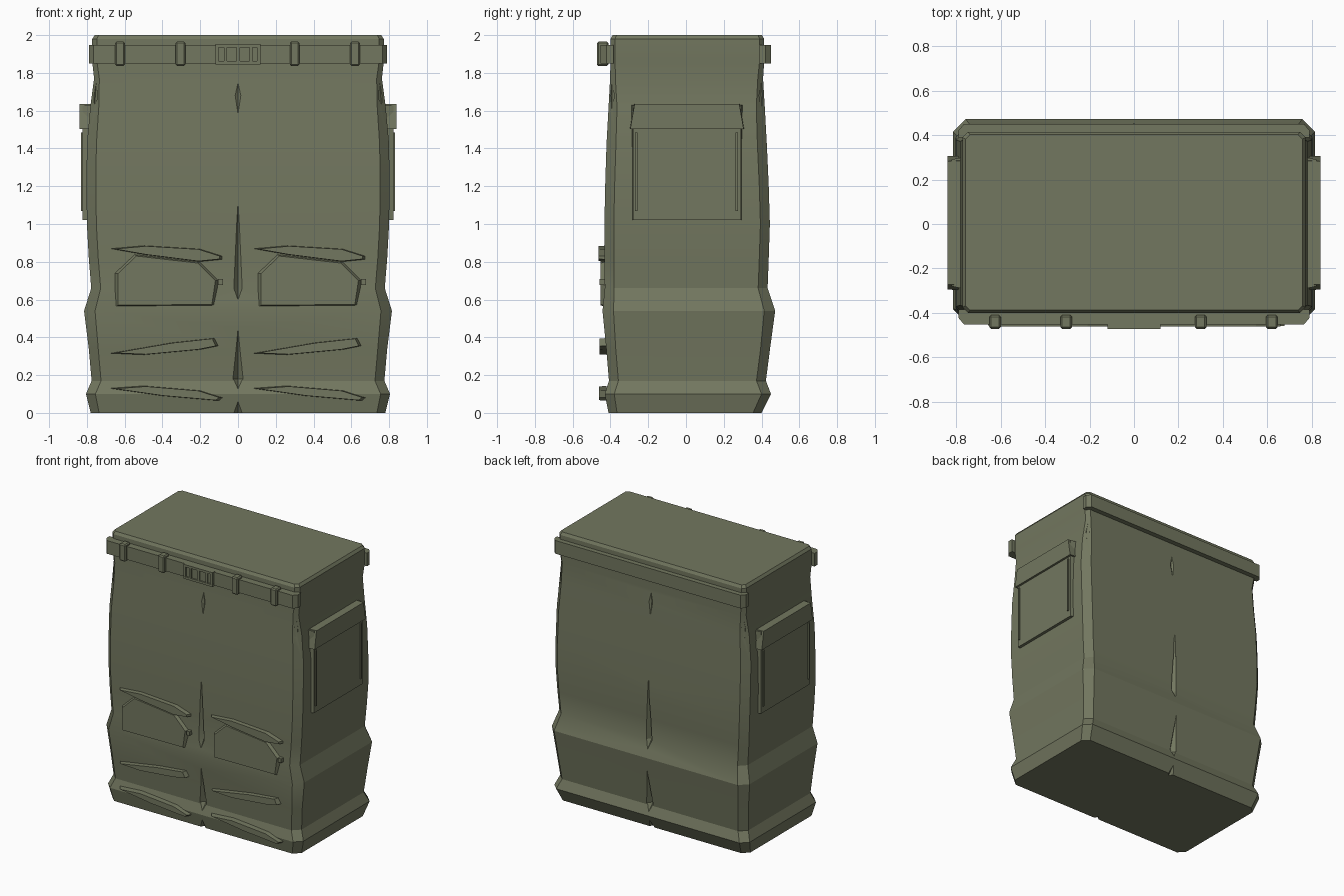
import bpy, bmesh, math
from mathutils import Vector

cube = bpy.data.objects.get("Cube")
if cube:
    bpy.data.objects.remove(cube, do_unlink=True)

olive = bpy.data.materials.new("olive_canvas")
olive.use_nodes = True
COLOUR = (0.17, 0.185, 0.115, 1)
olive.diffuse_color = COLOUR
bsdf = next(n for n in olive.node_tree.nodes if n.type == "BSDF_PRINCIPLED")
bsdf.inputs["Base Color"].default_value = COLOUR
bsdf.inputs["Roughness"].default_value = 0.9


def finish(name, bm):
    bmesh.ops.recalc_face_normals(bm, faces=bm.faces[:])
    mesh = bpy.data.meshes.new(name)
    bm.to_mesh(mesh)
    bm.free()
    mesh.materials.append(olive)
    obj = bpy.data.objects.new(name, mesh)
    bpy.context.collection.objects.link(obj)
    return obj


def loft(name, rings):
    """Skin a stack of equal-sized rings and cap both ends."""
    bm = bmesh.new()
    loops = [[bm.verts.new(p) for p in ring] for ring in rings]
    n = len(loops[0])
    for a, b in zip(loops, loops[1:]):
        for i in range(n):
            j = (i + 1) % n
            bm.faces.new((a[i], a[j], b[j], b[i]))
    bm.faces.new(loops[0][::-1])
    bm.faces.new(loops[-1])
    return finish(name, bm)


def box(name, lo, hi, bevel=0.0):
    ring = [(lo[0], lo[1]), (hi[0], lo[1]), (hi[0], hi[1]), (lo[0], hi[1])]
    obj = loft(name, [[(x, y, z) for x, y in ring] for z in (lo[2], hi[2])])
    if bevel:
        mod = obj.modifiers.new("Bevel", "BEVEL")
        mod.width, mod.segments = bevel, 1
    return obj


# Body sections: height, half width, front, back, corner chamfer
SECTIONS = [
    (0.0, 0.78, -0.41, 0.40, 0.045), (0.10, 0.805, -0.43, 0.45, 0.05),
    (0.17, 0.775, -0.408, 0.423, 0.05), (0.34, 0.79, -0.422, 0.445, 0.05),
    (0.54, 0.815, -0.442, 0.472, 0.058), (0.66, 0.777, -0.43, 0.432, 0.05),
    (0.82, 0.79, -0.431, 0.438, 0.05), (1.0, 0.80, -0.432, 0.444, 0.05),
    (1.2, 0.802, -0.428, 0.438, 0.05), (1.42, 0.80, -0.421, 0.428, 0.05),
    (1.62, 0.782, -0.41, 0.417, 0.045), (1.77, 0.762, -0.402, 0.408, 0.028),
    (1.86, 0.772, -0.40, 0.414, 0.025), (1.98, 0.772, -0.40, 0.414, 0.025),
    (2.0, 0.758, -0.388, 0.402, 0.02),
]


def section(z, w, f, b, c):
    return [(w - c, f, z), (w, f + c, z), (w, b - c, z), (w - c, b, z),
            (c - w, b, z), (-w, b - c, z), (-w, f + c, z), (c - w, f, z)]


def at_height(z):
    z = max(z, 0.0)
    for p, q in zip(SECTIONS, SECTIONS[1:]):
        if z <= q[0]:
            t = (z - p[0]) / (q[0] - p[0])
            return [a + (b - a) * t for a, b in zip(p, q)]
    return SECTIONS[-1]


body = loft("pack_body", [section(*s) for s in SECTIONS])

# Fold creases cut into the centre lines and upper corners
cut = bmesh.new()


def crease(corner, side, low, wide, high, half, depth):
    def on_surface(z):
        _, w, f, b, c = at_height(z)
        y = (f if side < 0 else b) + side * 0.004
        return Vector((corner * (w - c / 2), y - side * abs(corner) * c / 2, z))
    mid = on_surface(wide)
    ring = [cut.verts.new(mid + Vector(d)) for d in
            ((half, 0, 0), (0, depth, 0), (-half, 0, 0), (0, -depth, 0))]
    for tip in (on_surface(low), on_surface(high)):
        v = cut.verts.new(tip)
        for i in range(4):
            cut.faces.new((ring[i], ring[(i + 1) % 4], v))


for side in (-1, 1):
    crease(0, side, 0.59, 0.66, 1.16, 0.025, 0.035)
    crease(0, side, 0.12, 0.18, 0.48, 0.03, 0.04)
    crease(0, side, -0.06, 0.0, 0.07, 0.025, 0.03)
    crease(0, side, 1.55, 1.68, 1.77, 0.02, 0.016)
    for corner in (-1, 1):
        crease(corner, side, 1.58, 1.68, 1.77, 0.018, 0.018)
cutter = finish("crease_cutter", cut)
cutter.hide_render = True
mod = body.modifiers.new("Creases", "BOOLEAN")
mod.operation, mod.solver, mod.object = "DIFFERENCE", "EXACT", cutter
bpy.ops.object.select_all(action="DESELECT")
body.select_set(True)
bpy.context.view_layer.objects.active = body
bpy.ops.object.modifier_apply(modifier="Creases")
bpy.data.objects.remove(cutter, do_unlink=True)
bpy.ops.object.shade_smooth_by_angle(angle=math.radians(22))


# Upper belt, front and back, with chamfered ends
def belt(name, outer, inner):
    s = 0.03 if outer < 0 else -0.03
    ring = [(-0.765, outer), (0.765, outer), (0.79, outer + s), (0.79, inner),
            (-0.79, inner), (-0.79, outer + s)]
    loft(name, [[(x, y, z) for x, y in ring] for z in (1.85, 1.948)])


belt("front_belt", -0.452, -0.385)
belt("back_belt", 0.45, 0.39)

# Belt loops and buckle
for i, x in enumerate((-0.625, -0.305, 0.30, 0.62)):
    box(f"belt_loop_{i + 1}", (x - 0.026, -0.472, 1.837),
        (x + 0.026, -0.41, 1.965), 0.008)
for z in (1.845, 1.935):
    box("buckle_rail", (-0.12, -0.472, z), (0.12, -0.44, z + 0.017))
for x in (-0.12, -0.075, -0.008, 0.06, 0.10):
    box("buckle_bar", (x, -0.47, 1.85), (x + 0.018, -0.44, 1.947))
box("buckle_plate", (-0.11, -0.462, 1.855), (0.11, -0.44, 1.94))


# Side pockets: pouch, overhanging flap, seam ridges
for s, label in ((1, "left"), (-1, "right")):
    def side_plate(name, outline, x0, x1, inset):
        cy = sum(p[0] for p in outline) / len(outline)
        inner = [(cy + (y - cy) * (1 - inset), z) for y, z in outline]
        loft(f"{label}_{name}", [[(s * x0, y, z) for y, z in outline],
                                 [(s * x1, y, z) for y, z in inner]])

    side_plate("pocket", [(-0.295, 1.02), (0.305, 1.02), (0.305, 1.63),
                          (-0.295, 1.63)], 0.75, 0.822, 0.05)
    side_plate("pocket_flap", [(-0.298, 1.503), (0.308, 1.503), (0.285, 1.635),
                               (-0.275, 1.635)], 0.77, 0.838, 0.01)
    for y in (-0.263, 0.268):
        box(f"{label}_pocket_seam", (min(s * 0.81, s * 0.832), y - 0.006, 1.07),
            (max(s * 0.81, s * 0.832), y + 0.006, 1.485))


# Front pouches and sagging straps, repeated on each half
def front_patch(name, outline, back, front, shrink):
    cx = sum(p[0] for p in outline) / len(outline)
    cz = sum(p[1] for p in outline) / len(outline)
    inner = [(cx + (x - cx) * shrink, cz + (z - cz) * shrink) for x, z in outline]
    loft(name, [[(x, back, z) for x, z in outline],
                [(x, front, z) for x, z in inner]])


UPPER = [(-0.68, 0.87), (-0.5, 0.886), (-0.2, 0.868), (-0.08, 0.83),
         (-0.08, 0.812), (-0.2, 0.80), (-0.5, 0.838)]
MIDDLE = [(-0.68, 0.315), (-0.5, 0.307), (-0.2, 0.335), (-0.1, 0.355),
          (-0.12, 0.397), (-0.35, 0.372)]
LOWER = [(-0.68, 0.13), (-0.5, 0.143), (-0.2, 0.118), (-0.08, 0.08),
         (-0.1, 0.064), (-0.4, 0.09)]
POUCH = [(-0.655, 0.56), (-0.655, 0.74), (-0.55, 0.84), (-0.2, 0.80),
         (-0.1, 0.70), (-0.12, 0.565)]
for dx, label in ((0, "right"), (0.757, "left")):
    for name, shape, back, front, shrink in (
            ("upper_strap", UPPER, -0.42, -0.462, 0.92),
            ("middle_strap", MIDDLE, -0.41, -0.458, 0.92),
            ("lower_strap", LOWER, -0.42, -0.46, 0.92),
            ("front_pouch", POUCH, -0.425, -0.452, 0.93)):
        front_patch(f"{label}_{name}", [(x + dx, z) for x, z in shape],
                    back, front, shrink)
    box(f"{label}_pouch_tab", (dx - 0.105, -0.458, 0.678),
        (dx - 0.08, -0.42, 0.708))
